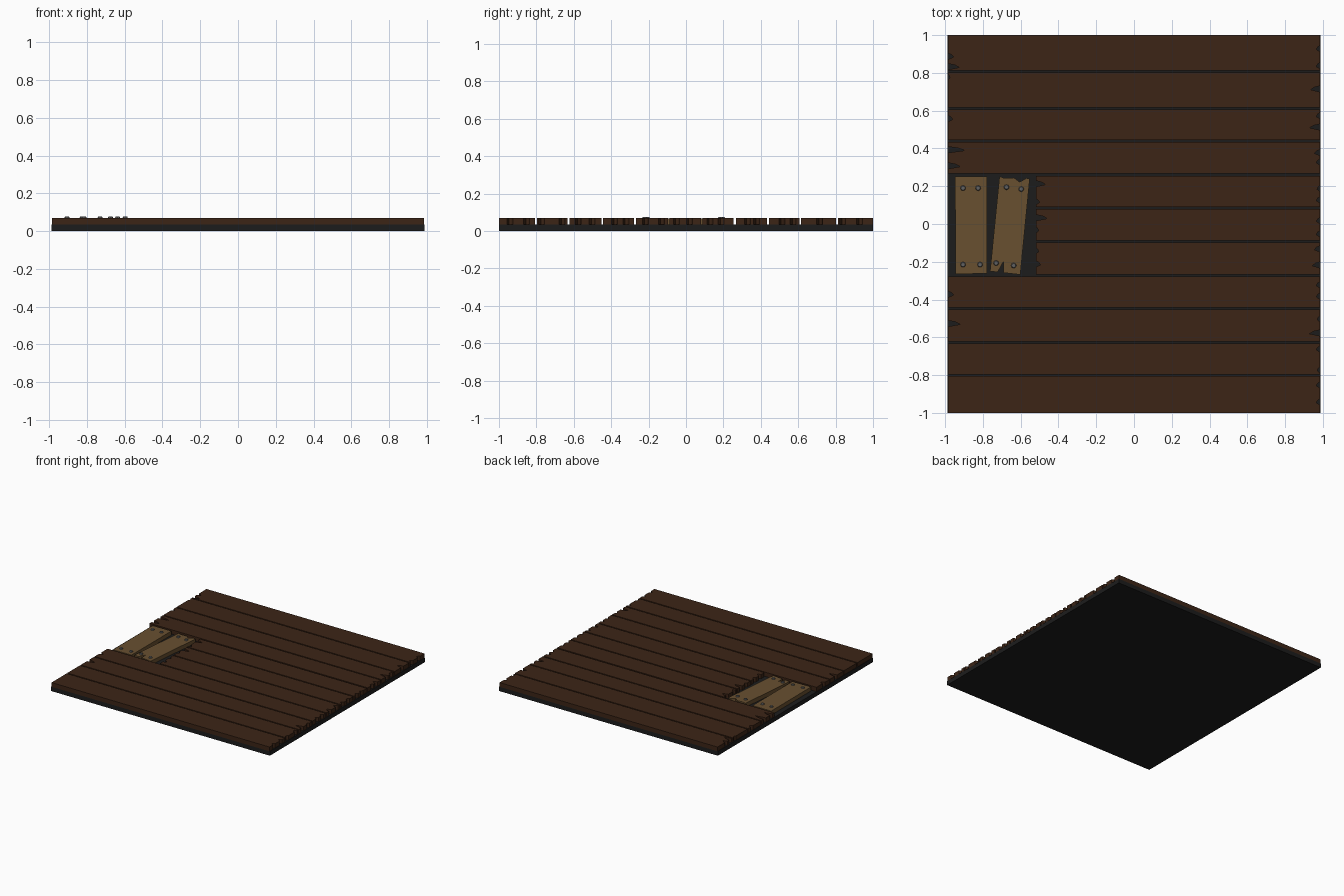
import bpy, bmesh
from math import pi

if "Cube" in bpy.data.objects:
    bpy.data.objects.remove(bpy.data.objects["Cube"])


def material(name, rgb):
    m = bpy.data.materials.new(name)
    m.diffuse_color = (*rgb, 1)
    m.use_nodes = True
    m.node_tree.nodes["Principled BSDF"].inputs["Base Color"].default_value = m.diffuse_color
    return m


dark = material("dark_base", (0.012, 0.012, 0.012))
brown = material("dark_wood", (0.045, 0.018, 0.008))
tan = material("pale_wood", (0.14, 0.08, 0.03))
steel = material("nail_grey", (0.12, 0.12, 0.12))


def add_object(name, bm, mat):
    bmesh.ops.recalc_face_normals(bm, faces=bm.faces)
    me = bpy.data.meshes.new(name)
    bm.to_mesh(me)
    bm.free()
    me.materials.append(mat)
    ob = bpy.data.objects.new(name, me)
    bpy.context.collection.objects.link(ob)
    return ob


def slab(name, outline, z0, z1, mat):
    """Extrude a flat outline from z0 to z1."""
    bm = bmesh.new()
    face = bm.faces.new([bm.verts.new((x, y, z0)) for x, y in outline])
    ext = bmesh.ops.extrude_face_region(bm, geom=[face])["geom"]
    bmesh.ops.translate(bm, vec=(0, 0, z1 - z0),
                        verts=[v for v in ext if isinstance(v, bmesh.types.BMVert)])
    return add_object(name, bm, mat)


def jagged_end(x, inward, notches):
    """Splintered plank end: skewed notches (y, depth) with y rising."""
    pts = []
    for y, d in notches:
        pts += [(x, y - 0.018), (x + inward * d, y - 0.006),
                (x + inward * d * 0.6, y + 0.007), (x, y + 0.014)]
    return pts


# base panel
slab("base_panel", [(-0.988, -1), (0.988, -1), (0.988, 1), (-0.988, 1)], 0, 0.035, dark)

# floor planks: y start, y end, left x, left notches, right notches
X = 0.985
planks = [
    (-1.0, -0.806, -X, [], [(-0.94, .02), (-0.85, .02)]),
    (-0.796, -0.633, -X, [], [(-0.77, .015), (-0.66, .02)]),
    (-0.623, -0.453, -X, [(-0.525, .065)], [(-0.575, .055), (-0.5, .015)]),
    (-0.443, -0.277, -X, [(-0.37, .03)], [(-0.38, .02), (-0.32, .02)]),
    (-0.267, -0.097, -0.52, [(-0.21, .025), (-0.14, .015)], [(-0.215, .04), (-0.13, .03)]),
    (-0.087, 0.079, -0.52, [(-0.03, .015), (0.035, .06)], [(-0.05, .02), (0.02, .02)]),
    (0.089, 0.255, -0.52, [(0.12, .02), (0.215, .05)], [(0.13, .02), (0.19, .015)]),
    (0.267, 0.434, -X, [(0.31, .065), (0.395, .09)], [(0.33, .02), (0.38, .03)]),
    (0.444, 0.606, -X, [(0.56, .025)], [(0.515, .055), (0.575, .02)]),
    (0.616, 0.803, -X, [(0.78, .01)], [(0.717, .05)]),
    (0.813, 1.0, -X, [(0.835, .06), (0.89, .03)], [(0.84, .02), (0.93, .02)]),
]
for i, (y0, y1, x0, left, right) in enumerate(planks):
    outline = [(x0, y0), (X, y0)] + jagged_end(X, -1, right) + [(X, y1), (x0, y1)]
    outline += jagged_end(x0, 1, left)[::-1]
    slab(f"floor_plank_{i + 1}", outline, 0.035, 0.07, brown)

# repair boards over the broken corner
slab("repair_board_straight",
     [(-0.945, -0.265), (-0.778, -0.262), (-0.778, 0.252), (-0.947, 0.252)], 0.035, 0.068, tan)
slab("repair_board_tilted",
     [(-0.762, -0.25), (-0.722, -0.255), (-0.692, -0.2), (-0.69, -0.258), (-0.602, -0.268),
      (-0.552, 0.24), (-0.57, 0.243), (-0.605, 0.222), (-0.635, 0.245), (-0.69, 0.243),
      (-0.712, 0.253)], 0.035, 0.068, tan)

# nail heads
nails = [(-0.905, 0.19), (-0.825, 0.19), (-0.675, 0.195), (-0.597, 0.185),
         (-0.905, -0.215), (-0.815, -0.215), (-0.73, -0.207), (-0.637, -0.22)]
for i, (x, y) in enumerate(nails):
    bm = bmesh.new()
    bmesh.ops.create_cone(bm, cap_ends=True, segments=8, radius1=0.016, radius2=0.011, depth=0.012)
    bmesh.ops.translate(bm, vec=(x, y, 0.07), verts=bm.verts)
    add_object(f"nail_{i + 1}", bm, steel)
